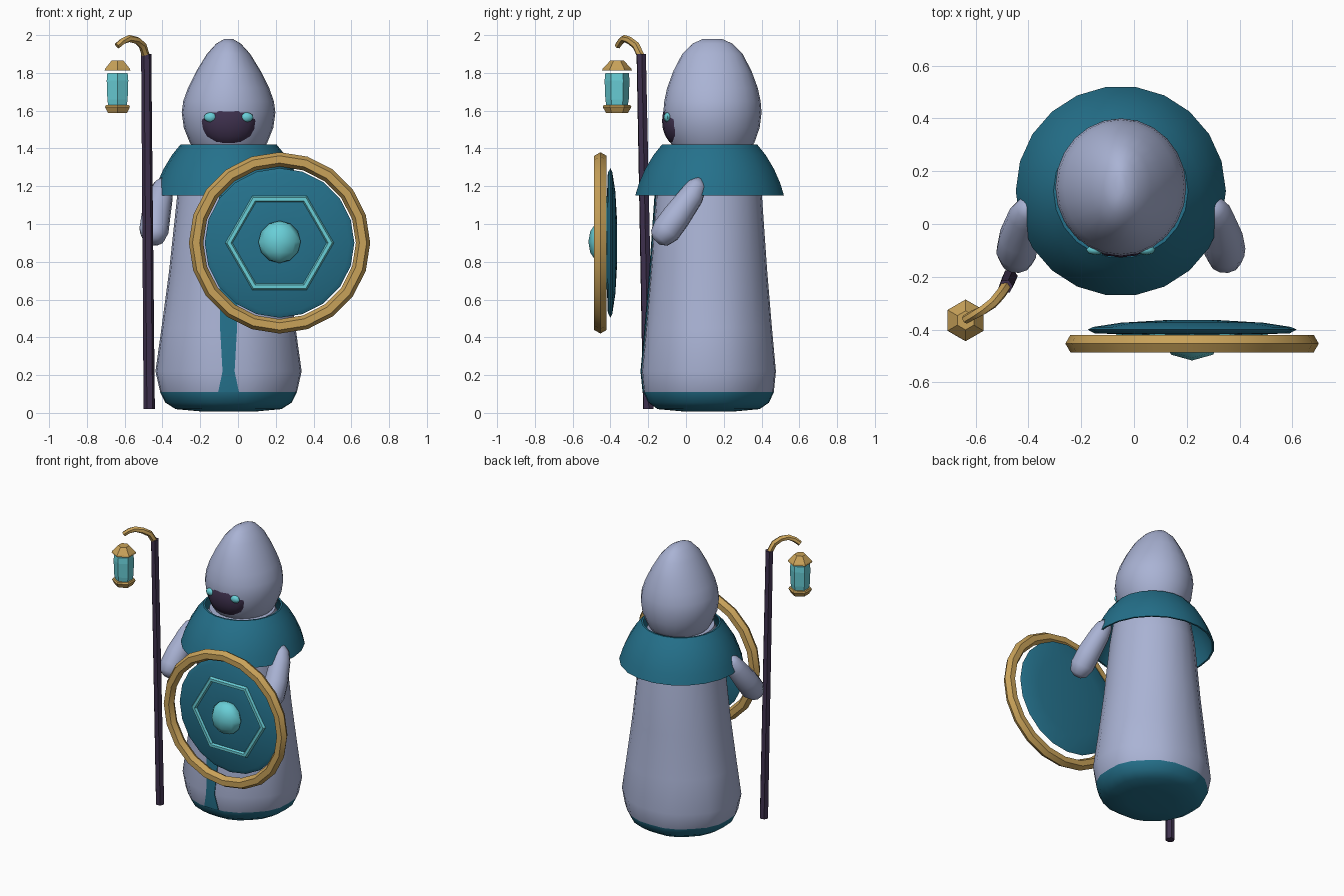
import bpy, bmesh, math
from mathutils import Vector

if "Cube" in bpy.data.objects:
    bpy.data.objects.remove(bpy.data.objects["Cube"])

def mat(name, rgb):
    m = bpy.data.materials.new(name)
    m.diffuse_color = (*rgb, 1)
    m.use_nodes = True
    m.node_tree.nodes["Principled BSDF"].inputs["Base Color"].default_value = m.diffuse_color
    return m

CLOTH = mat("lavender_grey", (0.40, 0.45, 0.66))
TEAL = mat("deep_teal", (0.018, 0.165, 0.26))
CYAN = mat("pale_cyan", (0.14, 0.62, 0.68))
GOLD = mat("gold", (0.58, 0.36, 0.10))
DARK = mat("dark_plum", (0.048, 0.030, 0.075))

def finish(bm, name, mats, loc=(0, 0, 0), rot=(0, 0, 0), smooth=40):
    bmesh.ops.recalc_face_normals(bm, faces=bm.faces)
    me = bpy.data.meshes.new(name)
    bm.to_mesh(me)
    bm.free()
    for m in mats:
        me.materials.append(m)
    if smooth:
        for p in me.polygons:
            p.use_smooth = True
        me.set_sharp_from_angle(angle=math.radians(smooth))
    ob = bpy.data.objects.new(name, me)
    ob.location, ob.rotation_euler = loc, rot
    bpy.context.collection.objects.link(ob)
    return ob

def bridge(bm, rings, closed=False):
    n = len(rings[0])
    pairs = list(zip(rings, rings[1:])) + ([(rings[-1], rings[0])] if closed else [])
    for a, b in pairs:
        for i in range(n):
            j = (i + 1) % n
            bm.faces.new((a[i], a[j], b[j], b[i]))
    if not closed:
        bm.faces.new(rings[0][::-1])
        bm.faces.new(rings[-1])

def lathe(name, prof, sides, mats, loc=(0, 0, 0), rot=(0, 0, 0), phase=0,
          closed=False, smooth=40, octo=0, rule=None):
    """Profile of (rx, ry, z) rings; octo blends low rings towards an octagon."""
    bm = bmesh.new()
    rings = []
    for rx, ry, z in prof:
        k = octo * max(0, 1 - z / 1.1)
        ring = []
        for i in range(sides):
            t = phase + math.tau * i / sides
            d = (t + math.pi / 8) % (math.pi / 4) - math.pi / 8
            f = 1 + k * (1 / math.cos(d) - 1)
            ring.append(bm.verts.new((rx * f * math.cos(t), ry * f * math.sin(t), z)))
        rings.append(ring)
    bridge(bm, rings, closed)
    if rule:
        for f in bm.faces:
            f.material_index = rule(f.calc_center_median())
    return finish(bm, name, mats, loc, rot, smooth)

def tube(name, pts, radii, sides, m, smooth=40):
    bm = bmesh.new()
    pts = [Vector(p) for p in pts]
    rings = []
    for i, p in enumerate(pts):
        d = (pts[min(i + 1, len(pts) - 1)] - pts[max(i - 1, 0)]).normalized()
        u = d.cross(Vector((0.9, -0.4, 0.05))).normalized()
        v = d.cross(u)
        rings.append([bm.verts.new(p + radii[i] * (u * math.cos(math.tau * k / sides)
                      + v * math.sin(math.tau * k / sides))) for k in range(sides)])
    bridge(bm, rings)
    return finish(bm, name, [m], smooth=smooth)

def ball(name, c, r, m, u=16, v=10, smooth=60):
    bm = bmesh.new()
    bmesh.ops.create_uvsphere(bm, u_segments=u, v_segments=v, radius=1)
    bmesh.ops.scale(bm, vec=r, verts=bm.verts)
    return finish(bm, name, [m], loc=c, smooth=smooth)

def torus(name, major, minor, seg, sides, m, loc, smooth):
    prof = [(major + minor * math.cos(math.tau * k / sides),) * 2
            + (minor * math.sin(math.tau * k / sides),) for k in range(sides)]
    return lathe(name, prof, seg, [m], loc, (math.pi / 2, 0, 0), closed=True, smooth=smooth)

CX, CY = -0.05, 0.12

# Robe with coloured hem
robe = [(0.15, 0.14, 0.008), (0.28, 0.27, 0.02), (0.335, 0.32, 0.055), (0.362, 0.345, 0.11),
        (0.387, 0.356, 0.22), (0.355, 0.335, 0.45), (0.315, 0.31, 0.75),
        (0.272, 0.282, 1.15), (0.25, 0.255, 1.3), (0.21, 0.215, 1.40)]
lathe("robe", robe, 24, [CLOTH, TEAL], (CX, CY, 0), octo=0.6, smooth=60,
      rule=lambda c: int(c.z < 0.11))

# Front stripe, a thin plate following the robe
bm = bmesh.new()
rows = []
for (rx, ry, z), w in zip(robe[3:8], (0.055, 0.032, 0.045, 0.05, 0.05)):
    rows.append([bm.verts.new((CX + s * w, CY - ry + y, z))
                 for s, y in ((-1, -0.002), (0, -0.005), (1, -0.002), (1, 0.004), (0, 0.004), (-1, 0.004))])
bridge(bm, rows)
finish(bm, "robe_stripe", [TEAL])

# Shoulder cape, a thin open shell
outer = [(0.255, 1.42), (0.300, 1.365), (0.345, 1.29), (0.378, 1.215), (0.398, 1.15)]
shell = outer + [(r - 0.012, z) for r, z in outer[::-1]]
lathe("shoulder_cape", [(r, r, z) for r, z in shell], 22, [TEAL], (CX, 0.125, 0), closed=True)

# Hood: pointed from the front, rounder from the side
lathe("hood", [(0.16, 0.17, 1.36), (0.205, 0.222, 1.43), (0.237, 0.25, 1.51), (0.248, 0.26, 1.59),
               (0.24, 0.255, 1.65), (0.215, 0.24, 1.72), (0.17, 0.207, 1.81), (0.115, 0.16, 1.90),
               (0.065, 0.105, 1.955), (0.022, 0.05, 1.98)],
      24, [CLOTH], (CX, 0.14, 0), smooth=60)

# Shadowed face, rim and eyes
ball("face_rim", (CX, -0.015, 1.555), (0.145, 0.10, 0.142), TEAL)
ball("face", (CX, -0.032, 1.545), (0.152, 0.095, 0.137), DARK)
for s, n in ((-1, "left_eye"), (1, "right_eye")):
    ball(n, (CX + s * 0.095, -0.098, 1.565), (0.036, 0.02, 0.026), CYAN, 8, 6)

# Sleeves, mirrored about the body
for s, n in ((-1, "left_sleeve"), (1, "right_sleeve")):
    path = [(0.335, 0.075, 1.235), (0.345, 0.06, 1.205), (0.36, 0.03, 1.15), (0.385, -0.05, 1.04),
            (0.395, -0.105, 0.965), (0.395, -0.142, 0.925), (0.395, -0.158, 0.908)]
    tube(n, [(CX + s * x, y, z) for x, y, z in path],
         [0.025, 0.052, 0.066, 0.077, 0.078, 0.06, 0.025], 12, CLOTH, 60)

# Staff and hook
tube("staff", [(-0.47, -0.20, 0.02), (-0.486, -0.237, 1.90)], [0.03, 0.027], 6, DARK, 0)
tube("staff_hook", [(-0.486, -0.237, 1.885), (-0.505, -0.265, 1.945), (-0.535, -0.30, 1.972),
                    (-0.575, -0.328, 1.982), (-0.61, -0.345, 1.968), (-0.64, -0.362, 1.943)],
     [0.021, 0.021, 0.02, 0.019, 0.018, 0.017], 6, GOLD)

# Hexagonal lantern
def hexa(name, prof, m):
    lathe(name, [(r, r, z) for r, z in prof], 6, [m], (-0.638, -0.365, 0),
          phase=math.pi / 6, smooth=0)

hexa("lantern_cap", [(0.079, 1.812), (0.076, 1.822), (0.036, 1.865)], GOLD)
hexa("lantern_glass", [(0.055, 1.615), (0.062, 1.66), (0.066, 1.76), (0.062, 1.80)], CYAN)
hexa("lantern_base", [(0.058, 1.588), (0.076, 1.62), (0.07, 1.63)], GOLD)

# Round shield: local z points to the front
SH = (0.22, -0.40, 0.90)
lathe("shield_disc", [(0.10, 0.10, -0.036), (0.27, 0.27, -0.026), (0.375, 0.375, -0.010),
                      (0.396, 0.396, 0.0), (0.37, 0.37, 0.014), (0.10, 0.10, 0.024)],
      20, [TEAL], SH, (math.pi / 2, 0, 0), smooth=30)
torus("shield_rim", 0.442, 0.038, 20, 6, GOLD, (0.22, -0.453, 0.90), 40)
torus("shield_hexagon", 0.268, 0.021, 6, 6, CYAN, (0.22, -0.415, 0.90), 0)
ball("shield_boss", (0.22, -0.442, 0.905), (0.112, 0.075, 0.112), CYAN, 8, 6, 50)
